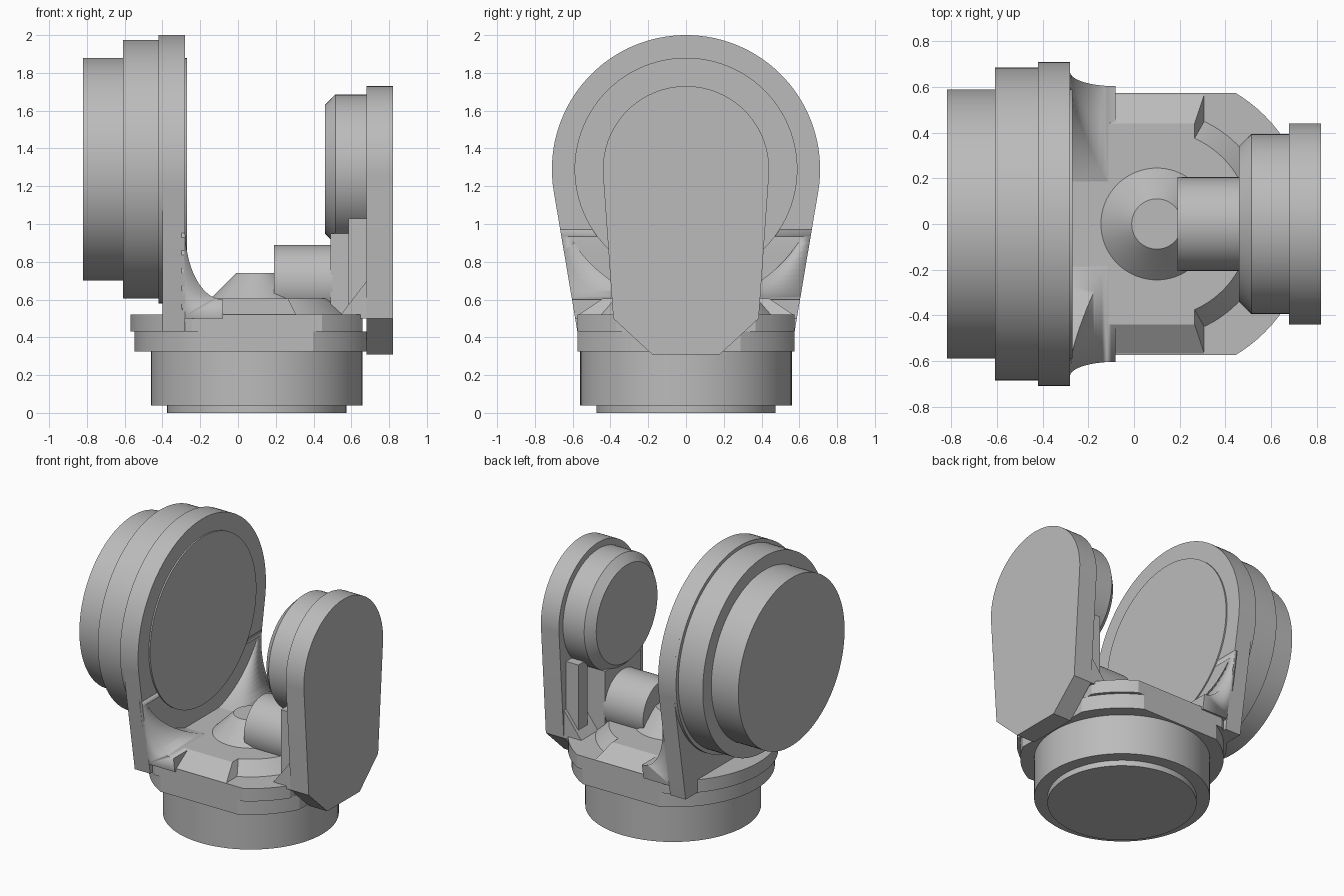
import bpy, bmesh, math
from mathutils import Matrix, Vector

cube = bpy.data.objects.get("Cube")
if cube:
    bpy.data.objects.remove(cube, do_unlink=True)

grey = bpy.data.materials.new("plain grey")
grey.use_nodes = True
grey.diffuse_color = (0.5, 0.5, 0.5, 1)
grey.node_tree.nodes["Principled BSDF"].inputs["Base Color"].default_value = (0.5, 0.5, 0.5, 1)

AXIS_Z = 1.29   # height of the pivot axis
BASE_X = 0.10   # centre of the round base


def finish(name, bm):
    bmesh.ops.recalc_face_normals(bm, faces=bm.faces)
    me = bpy.data.meshes.new(name)
    bm.to_mesh(me)
    bm.free()
    ob = bpy.data.objects.new(name, me)
    bpy.context.collection.objects.link(ob)
    me.materials.append(grey)
    bpy.context.view_layer.objects.active = ob
    bpy.ops.object.select_all(action='DESELECT')
    ob.select_set(True)
    bpy.ops.object.shade_smooth_by_angle(angle=math.radians(25))
    return ob


def loft(name, rings):
    """Skin a stack of equal-length closed outlines and cap both ends."""
    bm = bmesh.new()
    loops = [[bm.verts.new(p) for p in ring] for ring in rings]
    for a, b in zip(loops, loops[1:]):
        for i in range(len(a)):
            j = (i + 1) % len(a)
            bm.faces.new((a[i], a[j], b[j], b[i]))
    bm.faces.new(loops[0][::-1])
    bm.faces.new(loops[-1])
    return finish(name, bm)


def turned_z(name, stations, n=96):
    ang = [math.tau * i / n for i in range(n)]
    return loft(name, [[(BASE_X + r * math.cos(a), r * math.sin(a), z) for a in ang]
                       for r, z in stations])


def turned_x(name, stations, zc=AXIS_Z, n=96):
    ang = [math.tau * i / n for i in range(n)]
    return loft(name, [[(x, r * math.cos(a), zc + r * math.sin(a)) for a in ang]
                       for r, x in stations])


def prism_x(name, outline, x0, x1):
    return loft(name, [[(x, y, z) for y, z in outline] for x in (x0, x1)])


def prism_y(name, outline, w):
    return loft(name, [[(x, y, z) for x, z in outline] for y in (-w, w)])


def box(name, x0, x1, w, z0, z1):
    return prism_y(name, [(x0, z0), (x1, z0), (x1, z1), (x0, z1)], w)


def arm_outline(r, taper, foot, n=64):
    """Round head whose tangent sides run down to the mirrored foot points."""
    t = math.radians(taper)
    arc = [-t + (math.pi + 2 * t) * i / n for i in range(n + 1)]
    head = [(r * math.cos(a), AXIS_Z + r * math.sin(a)) for a in arc]
    return head + [(-y, z) for y, z in foot] + [(y, z) for y, z in reversed(foot)]


def clipped_disc(name, r, z0, z1, planes):
    ob = turned_z(name, [(r, z0), (r, z1)])
    bm = bmesh.new()
    bm.from_mesh(ob.data)
    for co, no in planes:
        bmesh.ops.bisect_plane(bm, geom=bm.verts[:] + bm.edges[:] + bm.faces[:],
                               plane_co=co, plane_no=no, clear_outer=True)
        bmesh.ops.holes_fill(bm, edges=[e for e in bm.edges if e.is_boundary])
    bpy.data.objects.remove(ob, do_unlink=True)
    return finish(name, bm)


def boolean(target, cutter, op):
    mod = target.modifiers.new(op.lower(), 'BOOLEAN')
    mod.operation, mod.object, mod.solver = op, cutter, 'EXACT'
    bpy.context.view_layer.objects.active = target
    bpy.ops.object.modifier_apply(modifier=mod.name)
    bpy.data.objects.remove(cutter, do_unlink=True)


# Round base and flanges
turned_z("base_drum", [(0.475, 0), (0.475, 0.04), (0.56, 0.04), (0.56, 0.4)])
sides = [((0, s * 0.575, 0), (0, s, 0)) for s in (-1, 1)]
corners = [((0.60, s * 0.515, 0), (0.74, s * 0.68, 0)) for s in (-1, 1)]
clipped_disc("lower_flange", 0.648, 0.325, 0.43, sides + [((0.68, 0, 0), (1, 0, 0))])
clipped_disc("upper_flange", 0.67, 0.43, 0.52,
             sides + corners + [((0.66, 0, 0), (1, 0, 0))])

# Raised deck with sloping sides, round front step and centre cone
loft("deck", [[(-0.3, -w, z), (x, -w, z), (x, w, z), (-0.3, w, z)]
              for w, x, z in ((0.575, 0.31, 0.515), (0.44, 0.265, 0.605))])
turned_z("deck_step", [(0.50, 0.515), (0.41, 0.605)])
turned_z("centre_cone", [(0.25, 0.6), (0.11, 0.74)])

# Large arm with its stepped housing
big = arm_outline(0.71, 9.8, [(0.575, 0.43)])
prism_x("large_arm", big, -0.40, -0.28)
turned_x("large_housing", [(0.59, -0.82), (0.59, -0.61), (0.685, -0.61),
                           (0.685, -0.42), (0.71, -0.42), (0.71, -0.281)], n=128)
turned_x("large_inner_disc", [(0.59, -0.3), (0.59, -0.27)])

# Cove between the large arm and deck, cleared around the pivot
cx, cz, rx, rz = -0.08, 0.97, 0.20, 0.37
cove = [(cx - rx * math.cos(a), cz - rz * math.sin(a))
        for a in (math.pi / 2 * i / 16 for i in range(17))]
fillet = prism_y("arm_cove", cove + [(cx, 0.5), (-0.3, 0.5), (-0.3, cz)], 0.8)
boolean(fillet, prism_x("cove_limit", big, -0.5, 0.2), 'INTERSECT')
boolean(fillet, turned_x("cove_clearance", [(0.71, -0.279), (0.71, 0.2)]), 'DIFFERENCE')

# Small arm with chamfered foot and its disc
small = arm_outline(0.44, 4, [(0.385, 0.50), (0.18, 0.31)])
prism_x("small_arm", small, 0.68, 0.82)
turned_x("small_disc", [(0.34, 0.46), (0.395, 0.515), (0.395, 0.69)])

# Supports behind the small arm and the horizontal spindle
box("narrow_rib", 0.49, 0.69, 0.20, 0.5, 0.95)
for s in (-1, 1):
    rib = box("side_rib", 0.585, 0.69, 0.05, 0.5, 1.03)
    rib.location.y = s * 0.31
prism_y("arm_gusset", [(0.545, 0.5), (0.69, 0.5), (0.69, 0.71), (0.545, 0.52)], 0.385)
turned_x("spindle", [(0.205, 0.19), (0.205, 0.50)], zc=0.685)
